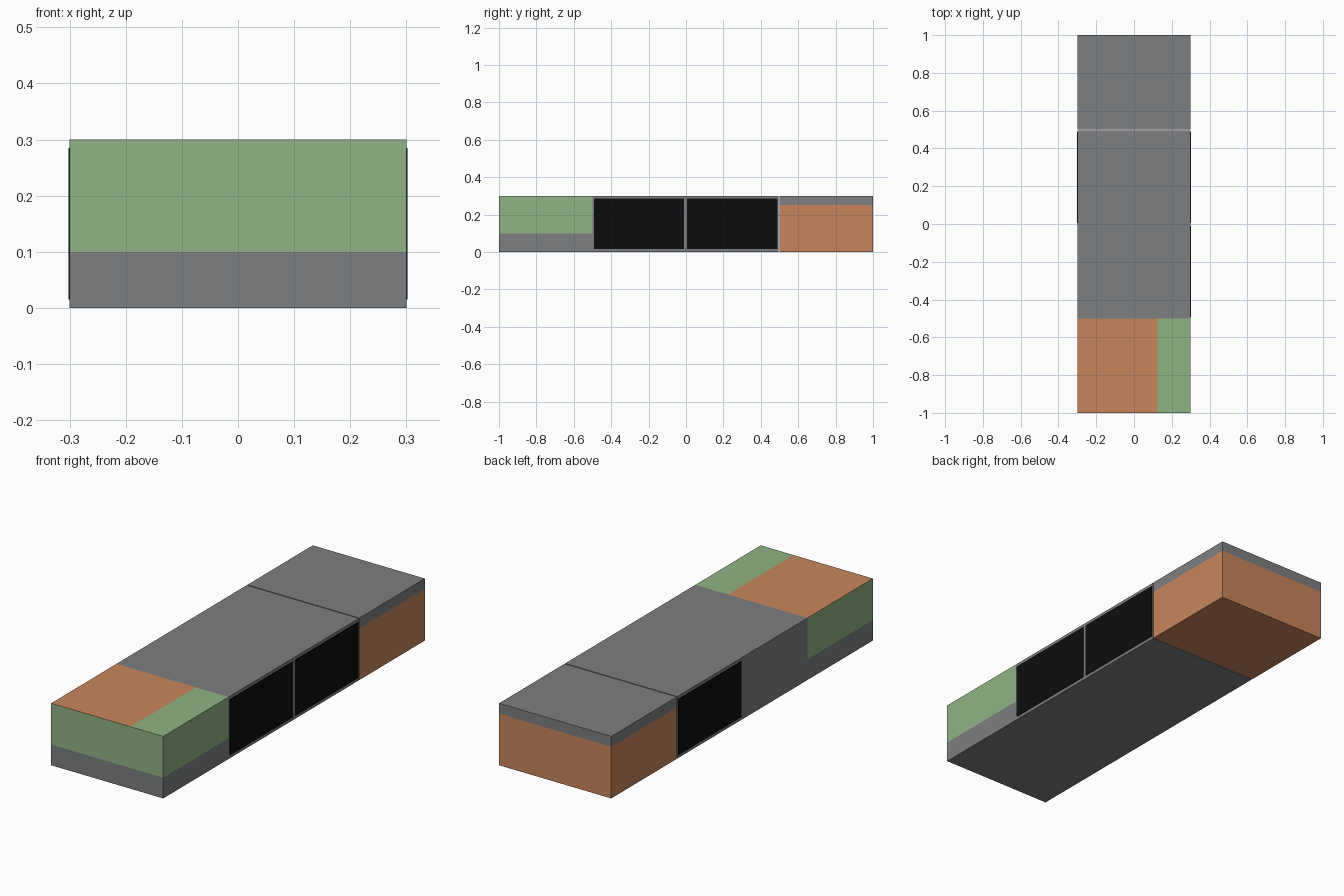
import bpy
import bmesh

if "Cube" in bpy.data.objects:
    bpy.data.objects.remove(bpy.data.objects["Cube"])


def material(name, rgb):
    m = bpy.data.materials.new(name)
    m.diffuse_color = (*rgb, 1)
    m.use_nodes = True
    m.node_tree.nodes["Principled BSDF"].inputs["Base Color"].default_value = m.diffuse_color
    return m


GREY = material("grey", (0.20, 0.21, 0.22))
GREEN = material("green", (0.275, 0.46, 0.23))
ORANGE = material("orange", (0.58, 0.238, 0.107))
BLACK = material("black", (0.004, 0.004, 0.004))


def box(name, x, y, z, mats, cut_x=None, rule=None):
    """Box spanning the (min, max) ranges; optional cut plane and face colour rule."""
    bm = bmesh.new()
    bmesh.ops.create_cube(bm, size=1)
    for v in bm.verts:
        v.co = [r[0] if c < 0 else r[1] for c, r in zip(v.co, (x, y, z))]
    if cut_x is not None:
        bmesh.ops.bisect_plane(bm, geom=bm.verts[:] + bm.edges[:] + bm.faces[:],
                               plane_co=(cut_x, 0, 0), plane_no=(1, 0, 0))
    bm.normal_update()
    if rule:
        for f in bm.faces:
            f.material_index = rule(f)
    mesh = bpy.data.meshes.new(name)
    bm.to_mesh(mesh)
    bm.free()
    for m in mats:
        mesh.materials.append(m)
    ob = bpy.data.objects.new(name, mesh)
    bpy.context.collection.objects.link(ob)
    return ob


W = (-0.3, 0.3)

# Front section: grey base, green block whose top is mostly orange
box("front_base", W, (-1, -0.5), (0, 0.1), [GREY])
box("front_block", W, (-1, -0.5), (0.1, 0.3), [GREEN, ORANGE], cut_x=0.125,
    rule=lambda f: int(f.normal.z > 0.9 and f.calc_center_median().x < 0.125))

# Middle body
box("middle_body", W, (-0.5, 0.495), (0, 0.3), [GREY])

# Back section, behind a narrow seam: orange block with grey lid
box("back_block", W, (0.5, 1), (0, 0.25), [ORANGE])
box("back_lid", W, (0.5, 1), (0.25, 0.3), [GREY])

# Thin black side panels: two on the right, one on the left
for name, side, y0 in (("right_front_panel", 1, -0.492),
                       ("right_back_panel", 1, 0.006),
                       ("left_back_panel", -1, 0.006)):
    x = sorted((side * 0.299, side * 0.302))
    box(name, x, (y0, y0 + 0.482), (0.015, 0.285), [BLACK])
